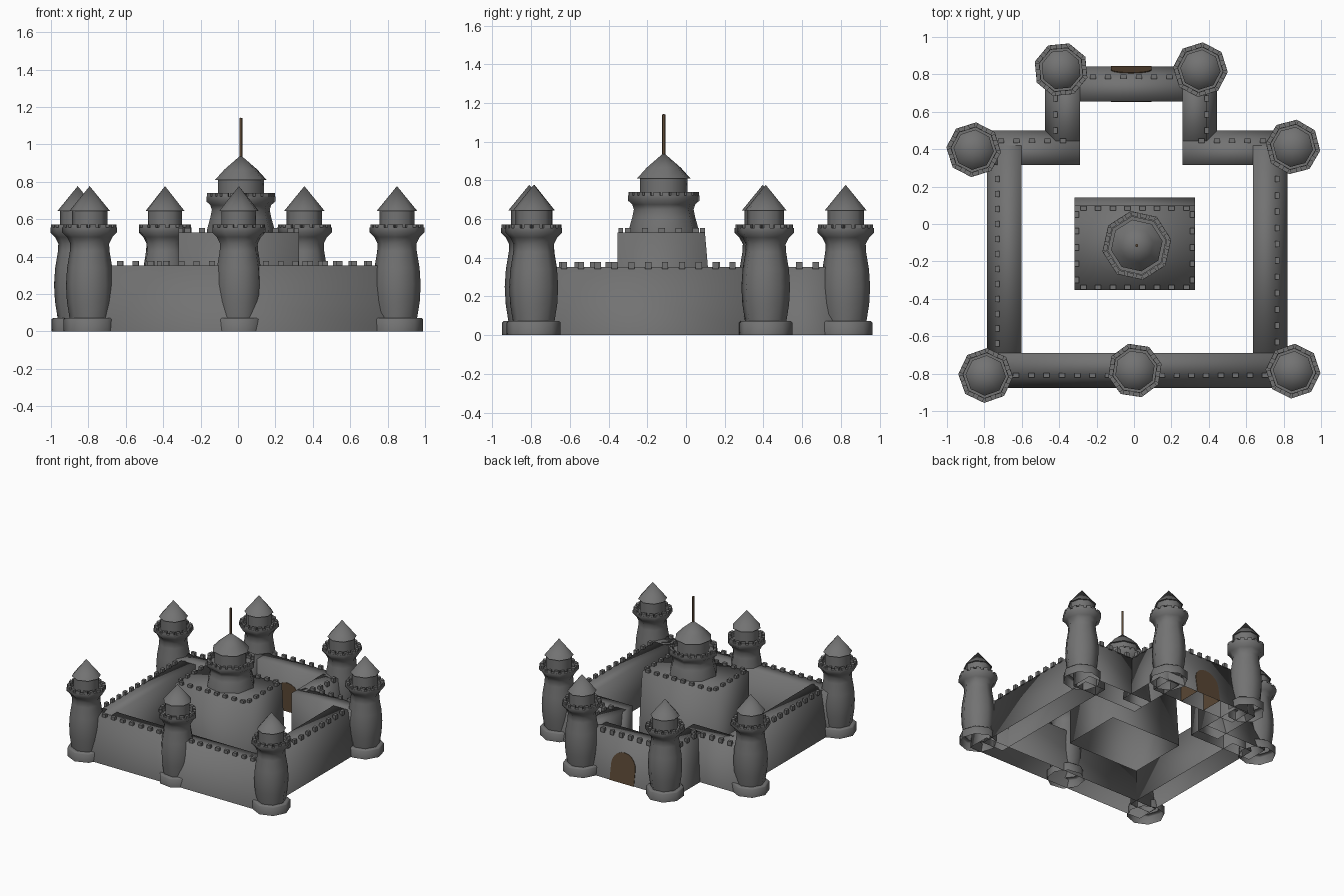
import bpy, bmesh, math
from mathutils import Matrix, Vector

if "Cube" in bpy.data.objects:
    bpy.data.objects.remove(bpy.data.objects["Cube"])


def material(name, rgb):
    m = bpy.data.materials.new(name)
    m.diffuse_color = (*rgb, 1)
    m.use_nodes = True
    m.node_tree.nodes["Principled BSDF"].inputs["Base Color"].default_value = m.diffuse_color
    return m


STONE = material("grey_stone", (0.17, 0.17, 0.17))
WOOD = material("brown_wood", (0.10, 0.062, 0.034))


def finish(name, bm, mat, angle=0):
    """Turn a bmesh into an object, smooth below the given angle."""
    bmesh.ops.recalc_face_normals(bm, faces=bm.faces)
    for f in bm.faces:
        f.smooth = angle > 0
    for e in bm.edges:
        e.smooth = e.calc_face_angle(0) < math.radians(angle)
    me = bpy.data.meshes.new(name)
    bm.to_mesh(me)
    bm.free()
    me.materials.append(mat)
    ob = bpy.data.objects.new(name, me)
    bpy.context.collection.objects.link(ob)
    return ob


def add_block(bm, pos, size, turn=0):
    m = Matrix.Translation(pos) @ Matrix.Rotation(turn, 4, 'Z') @ Matrix.Diagonal((*size, 1))
    bmesh.ops.create_cube(bm, size=1, matrix=m)


def lathe(name, x, y, profile, turn, mat=STONE, n=8, angle=55):
    """Revolve (radius, z) points with n sides, open at the foot."""
    bm = bmesh.new()
    rings = []
    for r, z in profile:
        k = n if r > 0 else 1
        rings.append([bm.verts.new((x + r * math.cos(turn + math.tau * i / n),
                                    y + r * math.sin(turn + math.tau * i / n), z))
                      for i in range(k)])
    for a, b in zip(rings, rings[1:]):
        for i in range(n):
            j = (i + 1) % n
            bm.faces.new((a[i], a[j], b[0]) if len(b) == 1 else (a[i], a[j], b[j], b[i]))
    return finish(name, bm, mat, angle)


def crown_merlons(name, x, y, radius, z, turn, per_side):
    """Small blocks along each side of the octagonal crown."""
    bm = bmesh.new()
    for i in range(8):
        a = turn + math.tau * (i + 0.5) / 8
        out, along = Vector((math.cos(a), math.sin(a), 0)), Vector((-math.sin(a), math.cos(a), 0))
        side = 2 * radius * math.sin(math.pi / 8)
        for k in range(per_side):
            t = ((k + 0.5) / per_side - 0.5) * side
            p = Vector((x, y, z)) + out * (radius * 0.924 - 0.012) + along * t
            add_block(bm, p, (0.022, 0.034, 0.026), a)
    finish(name, bm, STONE)


def wall(name, x0, x1, y0, y1, h, out, batter):
    """Bottomless wall whose outer face leans inward toward the top."""
    bm = bmesh.new()
    add_block(bm, ((x0 + x1) / 2, (y0 + y1) / 2, h / 2), (x1 - x0, y1 - y0, h))
    c = Vector(((x0 + x1) / 2, (y0 + y1) / 2, 0))
    d = Vector((*out, 0))
    for v in bm.verts:
        if v.co.z > h / 2 and (v.co - c).dot(d) > 0:
            v.co -= d * batter
    bm.normal_update()
    bottom = [f for f in bm.faces if f.normal.z < -0.9]
    bmesh.ops.delete(bm, geom=bottom, context='FACES_ONLY')
    finish(name, bm, STONE, 180)


def merlon_row(name, a, b, z, step=0.083):
    """Evenly spaced blocks from a to b."""
    bm = bmesh.new()
    a, b = Vector((*a, z)), Vector((*b, z))
    n = max(1, round((b - a).length / step))
    turn = math.atan2(b.y - a.y, b.x - a.x)
    for i in range(n + 1):
        add_block(bm, a.lerp(b, i / n), (0.032, 0.024, 0.036), turn)
    finish(name, bm, STONE)


# Corner, gate and front towers: x, y, rotation in degrees
TOWER = [(0.14, 0), (0.14, 0.065), (0.132, 0.072), (0.108, 0.072), (0.122, 0.16),
         (0.127, 0.25), (0.121, 0.34), (0.106, 0.43), (0.104, 0.47), (0.122, 0.505),
         (0.147, 0.53), (0.147, 0.555), (0.12, 0.555), (0.12, 0.53), (0.095, 0.53),
         (0.095, 0.645), (0.108, 0.645), (0, 0.777)]
towers = {
    "gate_tower_left": (-0.39, 0.825, 28), "gate_tower_right": (0.355, 0.825, -5),
    "back_tower_left": (-0.857, 0.397, -5), "back_tower_right": (0.85, 0.412, -8),
    "front_tower_left": (-0.793, -0.81, -3), "front_tower_middle": (0.005, -0.783, 14),
    "front_tower_right": (0.85, -0.787, -4)}
for name, (x, y, deg) in towers.items():
    t = math.radians(deg)
    lathe(name, x, y, TOWER, t)
    crown_merlons(name + "_merlons", x, y, 0.147, 0.56, t, 2)

# Curtain walls: x0, x1, y0, y1, outward direction
H, B = 0.352, 0.055
walls = {
    "front_wall": (-0.79, 0.85, -0.877, -0.69, (0, -1)),
    "left_wall": (-0.785, -0.602, -0.76, 0.42, (-1, 0)),
    "right_wall": (0.635, 0.82, -0.76, 0.42, (1, 0)),
    "back_wall_left": (-0.85, -0.288, 0.315, 0.50, (0, 1)),
    "back_wall_right": (0.258, 0.85, 0.315, 0.50, (0, 1)),
    "gate_side_wall_left": (-0.475, -0.288, 0.40, 0.83, (-1, 0)),
    "gate_side_wall_right": (0.258, 0.445, 0.40, 0.83, (1, 0)),
    "gate_wall": (-0.40, 0.36, 0.655, 0.842, (0, 1))}
for name, (x0, x1, y0, y1, out) in walls.items():
    wall(name, x0, x1, y0, y1, H, out, B)

# Wall merlons along the outer top edges
Z = H + 0.007
for name, a, b in [
        ("front_merlons_left", (-0.63, -0.808), (-0.14, -0.808)),
        ("front_merlons_right", (0.15, -0.808), (0.70, -0.808)),
        ("left_merlons", (-0.732, -0.64), (-0.732, 0.24)),
        ("right_merlons", (0.765, -0.63), (0.765, 0.24)),
        ("back_merlons_left", (-0.71, 0.445), (-0.38, 0.445)),
        ("back_merlons_right", (0.36, 0.445), (0.69, 0.445)),
        ("gate_side_merlons_left", (-0.42, 0.50), (-0.42, 0.67)),
        ("gate_side_merlons_right", (0.388, 0.50), (0.388, 0.67)),
        ("gate_merlons", (-0.22, 0.787), (0.19, 0.787))]:
    merlon_row(name, a, b, Z)

# Keep with leaning back wall
KH = 0.53
wall("keep", -0.318, 0.325, -0.353, 0.143, KH, (0, 1), 0.045)
for name, a, b in [
        ("keep_merlons_front", (-0.27, -0.338), (0.28, -0.338)),
        ("keep_merlons_back", (-0.27, 0.085), (0.28, 0.085)),
        ("keep_merlons_left", (-0.305, -0.30), (-0.305, 0.05)),
        ("keep_merlons_right", (0.312, -0.30), (0.312, 0.05))]:
    merlon_row(name, a, b, KH + 0.005)

# Keep tower and flag pole
KX, KY, KT = 0.015, -0.115, math.radians(10)
lathe("keep_tower", KX, KY,
      [(0.185, 0.50), (0.182, 0.55), (0.165, 0.61), (0.157, 0.65), (0.165, 0.675),
       (0.187, 0.695), (0.187, 0.722), (0.156, 0.722), (0.156, 0.70), (0.125, 0.70),
       (0.125, 0.81), (0.14, 0.81), (0.09, 0.865), (0, 0.942)], KT)
crown_merlons("keep_tower_merlons", KX, KY, 0.187, 0.727, KT, 3)
lathe("flag_pole", KX, KY, [(0.008, 0.90), (0.008, 1.14), (0, 1.143)], 0, WOOD, 8)

# Arched gate door, leaning with the outer face of the gate wall
bm = bmesh.new()
W, SPRING, CX = 0.108, 0.125, -0.015
arch = [(-W, 0)] + [(-W * math.cos(math.pi * i / 10), SPRING + W * math.sin(math.pi * i / 10))
                    for i in range(11)] + [(W, 0)]
inner = [bm.verts.new((CX + x, 0.652, z)) for x, z in arch]
outer = [bm.verts.new((CX + x, 0.846 - B * z / H, z)) for x, z in arch]
bm.faces.new(inner)
bm.faces.new(outer)
for i in range(len(arch) - 1):
    bm.faces.new((inner[i], inner[i + 1], outer[i + 1], outer[i]))
finish("gate_door", bm, WOOD)
